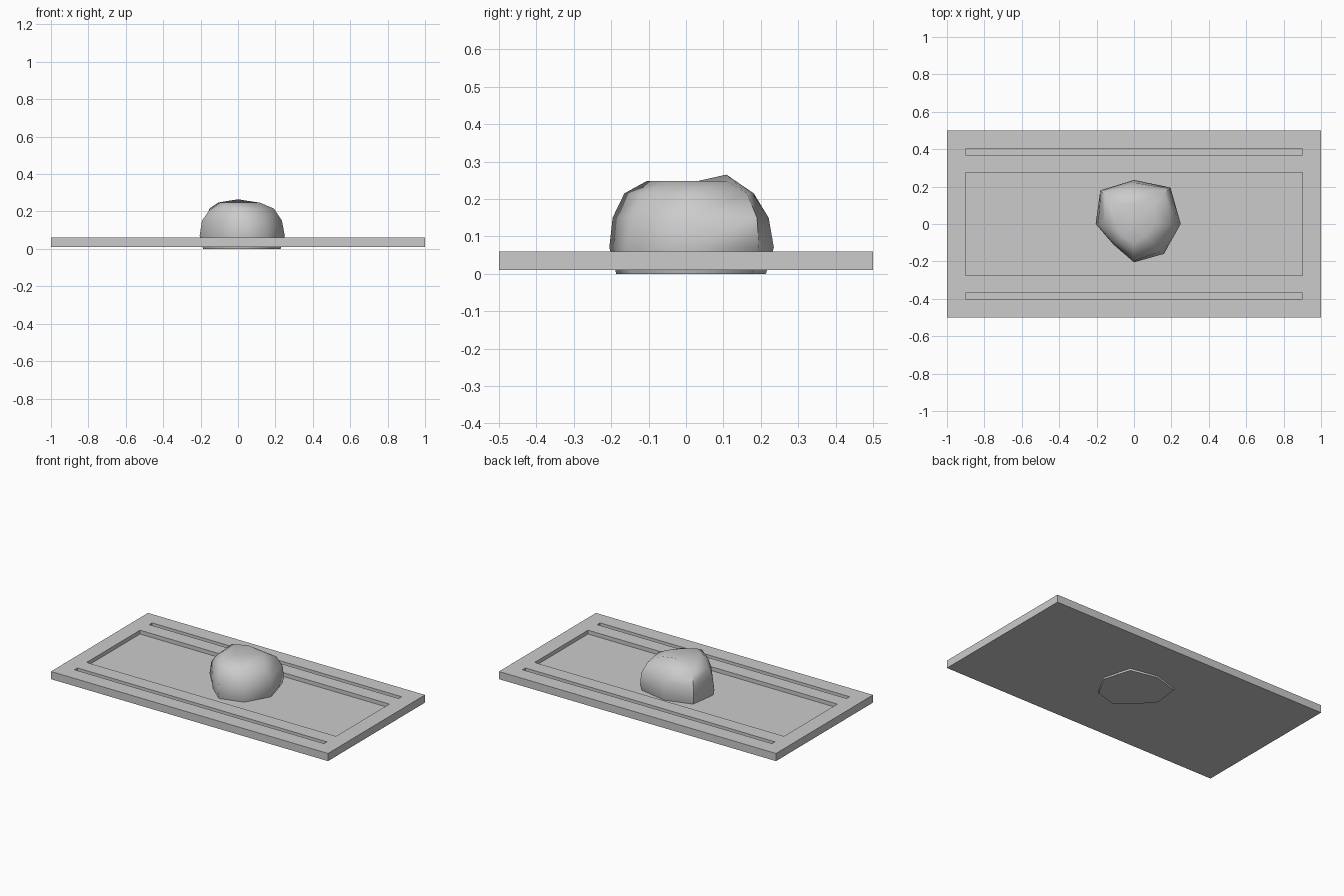
import bpy, bmesh
from mathutils import Vector

cube = bpy.data.objects.get("Cube")
if cube:
    bpy.data.objects.remove(cube, do_unlink=True)

grey = bpy.data.materials.new("stone_grey")
grey.use_nodes = True
colour = (0.6, 0.6, 0.6, 1)
grey.diffuse_color = colour
grey.node_tree.nodes["Principled BSDF"].inputs["Base Color"].default_value = colour


def add_object(name, bm):
    bmesh.ops.recalc_face_normals(bm, faces=bm.faces)
    mesh = bpy.data.meshes.new(name)
    bm.to_mesh(mesh)
    bm.free()
    mesh.materials.append(grey)
    obj = bpy.data.objects.new(name, mesh)
    bpy.context.collection.objects.link(obj)
    return obj


# Base slab: a box sliced into panels, with a wide tray and two slots sunk in
bm = bmesh.new()
bmesh.ops.create_cube(bm, size=1)
for v in bm.verts:
    v.co = Vector((v.co.x * 2, v.co.y, 0.035 + v.co.z * 0.05))
for axis, cuts in ((0, (0.9,)), (1, (0.275, 0.37, 0.40))):
    normal = Vector((0, 0, 0))
    normal[axis] = 1
    for cut in cuts:
        for side in (-1, 1):
            bmesh.ops.bisect_plane(bm, geom=bm.verts[:] + bm.edges[:] + bm.faces[:],
                                   plane_co=normal * cut * side, plane_no=normal)


def is_pocket(face):
    c = face.calc_center_median()
    y = abs(c.y)
    return c.z > 0.059 and abs(c.x) < 0.9 and (y < 0.275 or 0.37 < y < 0.40)


bm.normal_update()
pockets = [f for f in bm.faces if is_pocket(f)]
sunk = bmesh.ops.extrude_discrete_faces(bm, faces=pockets)["faces"]
for v in {v for f in sunk for v in f.verts}:
    v.co.z -= 0.025
add_object("base_slab", bm)

# Boulder: rings that shrink from an uneven eight-sided outline, plus a sunken crown
outline = [(0.25, 0), (0.195, 0.195), (0, 0.235), (-0.18, 0.18),
           (-0.205, 0), (-0.11, -0.11), (0, -0.205), (0.16, -0.16)]
# Height and outline scale of each ring
rings = [(0, 0.91), (0.07, 1), (0.15, 0.94), (0.215, 0.77), (0.248, 0.46)]
# How steep each corner stays towards the top
steep = [0, 0.1, 0, 0.12, 0, 0.12, 0.05, -0.08]

bm = bmesh.new()
loops = []
for i, (z, scale) in enumerate(rings):
    lean = max(0, i - 1) / 3
    loops.append([bm.verts.new((x * (scale + s * lean), y * (scale + s * lean), z))
                  for (x, y), s in zip(outline, steep)])
loops[-1][2].co.z = 0.265
loops[-2][4].co.z = 0.2
crown = bm.verts.new((0, 0, 0.241))
count = len(outline)
bm.faces.new(loops[0])
for k in range(count):
    n = (k + 1) % count
    for low, high in zip(loops, loops[1:]):
        bm.faces.new((low[k], low[n], high[n], high[k]))
    bm.faces.new((loops[-1][k], loops[-1][n], crown))
boulder = add_object("boulder", bm)

bpy.ops.object.select_all(action="DESELECT")
boulder.select_set(True)
bpy.context.view_layer.objects.active = boulder
bpy.ops.object.shade_smooth_by_angle(angle=1.05)
